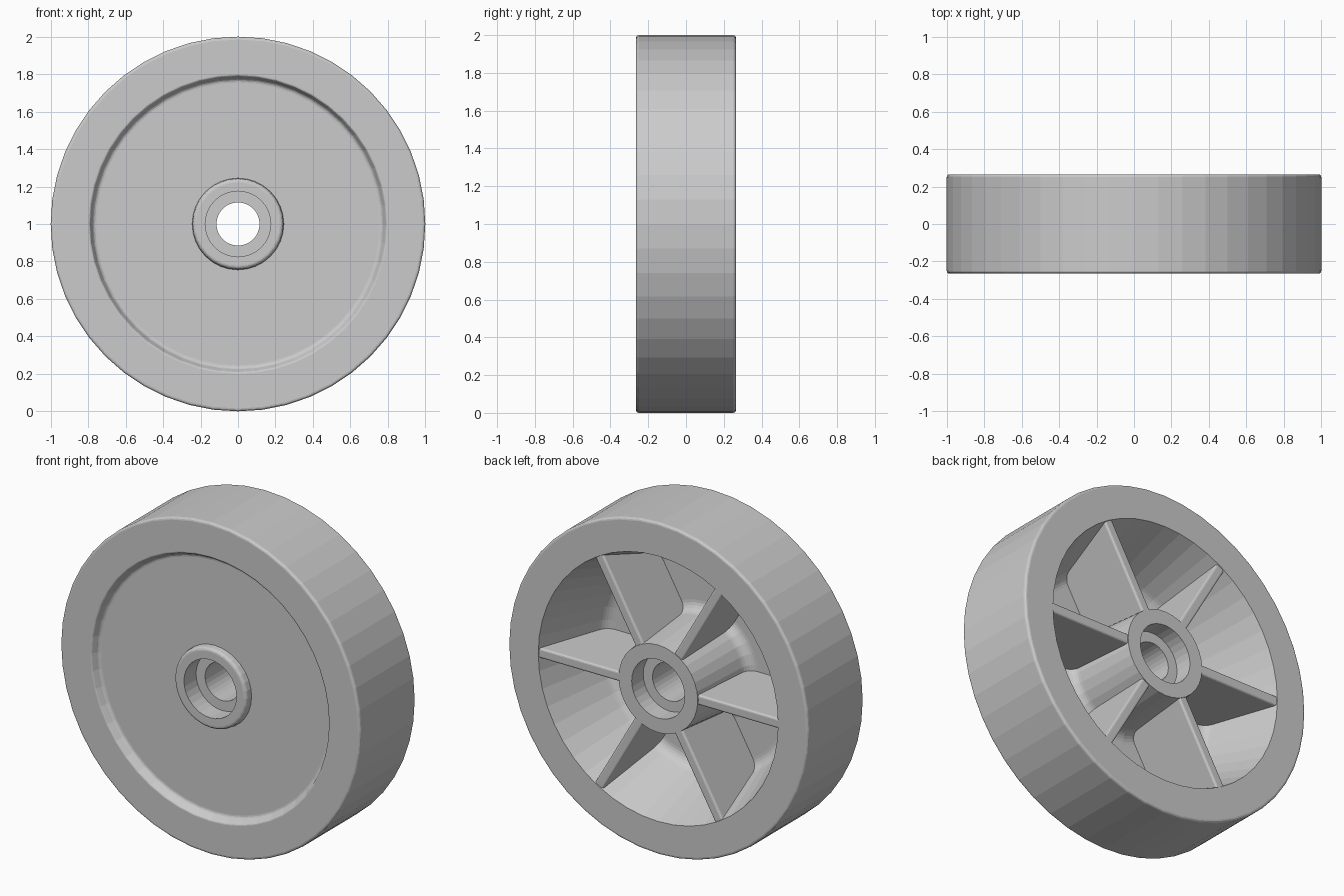
import bpy, bmesh
from math import cos, sin, pi, radians
from mathutils import Matrix, Vector

cube = bpy.data.objects.get("Cube")
if cube:
    bpy.data.objects.remove(cube, do_unlink=True)

HALF = 0.265      # half the wheel width
WEB_FRONT = -0.22
WEB_BACK = -0.175
CENTRE = Vector((0, 0, 1))

grey = bpy.data.materials.new("grey_plastic")
grey.use_nodes = True
grey.diffuse_color = (0.6, 0.6, 0.6, 1)
grey.node_tree.nodes["Principled BSDF"].inputs["Base Color"].default_value = (0.6, 0.6, 0.6, 1)


def make_object(name, bm):
    bmesh.ops.recalc_face_normals(bm, faces=bm.faces[:])
    mesh = bpy.data.meshes.new(name)
    bm.to_mesh(mesh)
    bm.free()
    mesh.materials.append(grey)
    obj = bpy.data.objects.new(name, mesh)
    bpy.context.collection.objects.link(obj)
    obj.location = CENTRE
    return obj


def arc(r, y, radius, start, end, steps=5):
    """Points of a fillet in the (radius, width) plane, angles in degrees."""
    angles = [radians(start + (end - start) * i / steps) for i in range(steps + 1)]
    return [(r + radius * cos(a), y + radius * sin(a)) for a in angles]


def revolve(name, profile, sides):
    """Turn a closed (radius, width) profile around the axle."""
    bm = bmesh.new()
    rings = []
    for i in range(sides):
        a = 2 * pi * i / sides
        rings.append([bm.verts.new((r * cos(a), y, r * sin(a))) for r, y in profile])
    for i in range(sides):
        here, there = rings[i], rings[(i + 1) % sides]
        for j in range(len(profile)):
            k = (j + 1) % len(profile)
            bm.faces.new((here[j], here[k], there[k], there[j]))
    return make_object(name, bm)


# Rim and thin web: tread, shallow front recess, tapered cavity behind
rim_profile = (
    [(0.21, WEB_FRONT)]
    + arc(0.755, WEB_FRONT - 0.025, 0.025, 90, 15, 4)
    + arc(0.80, -HALF + 0.012, 0.012, 195, 270, 3)
    + arc(0.985, -HALF + 0.015, 0.015, -90, 0, 3)
    + arc(0.985, HALF - 0.015, 0.015, 0, 90, 3)
    + [(0.80, HALF)]
    + arc(0.595, WEB_BACK + 0.075, 0.075, -18, -90, 6)
    + [(0.21, WEB_BACK)]
)
revolve("rim_and_web", rim_profile, 48)

# Hub: stepped bore, rounded front lip, fillet where it meets the web
hub_profile = (
    [(0.115, -0.15), (0.175, -0.15), (0.175, -HALF)]
    + arc(0.222, -HALF + 0.02, 0.02, -90, 0, 4)
    + [(0.245, WEB_FRONT + 0.002), (0.34, WEB_FRONT + 0.02), (0.36, WEB_BACK)]
    + arc(0.36, WEB_BACK + 0.065, 0.065, -90, -175, 6)
    + [(0.264, HALF), (0.177, HALF), (0.177, 0.155), (0.115, 0.155)]
)
revolve("hub", hub_profile, 32)

# Six ribs joining hub and rim at the back
rib_outline = [(0.23, 0.26), (0.806, 0.26), (0.69, -0.13), (0.66, -0.2), (0.23, -0.2)]
for n in range(6):
    bm = bmesh.new()
    face = bm.faces.new([bm.verts.new((r, y, -0.03)) for r, y in rib_outline])
    side = bmesh.ops.extrude_face_region(bm, geom=[face])
    moved = [v for v in side["geom"] if isinstance(v, bmesh.types.BMVert)]
    bmesh.ops.translate(bm, verts=moved, vec=(0, 0, 0.06))
    # Round the two long back edges
    long_edges = [e for e in bm.edges if all(v.co.y > 0.25 for v in e.verts)
                  and abs(e.verts[0].co.x - e.verts[1].co.x) > 0.1]
    bmesh.ops.bevel(bm, geom=long_edges, offset=0.012, segments=3, profile=0.5, affect='EDGES')
    bmesh.ops.rotate(bm, verts=bm.verts[:], cent=(0, 0, 0),
                     matrix=Matrix.Rotation(n * pi / 3, 3, 'Y'))
    make_object(f"rib_{n + 1}", bm)
